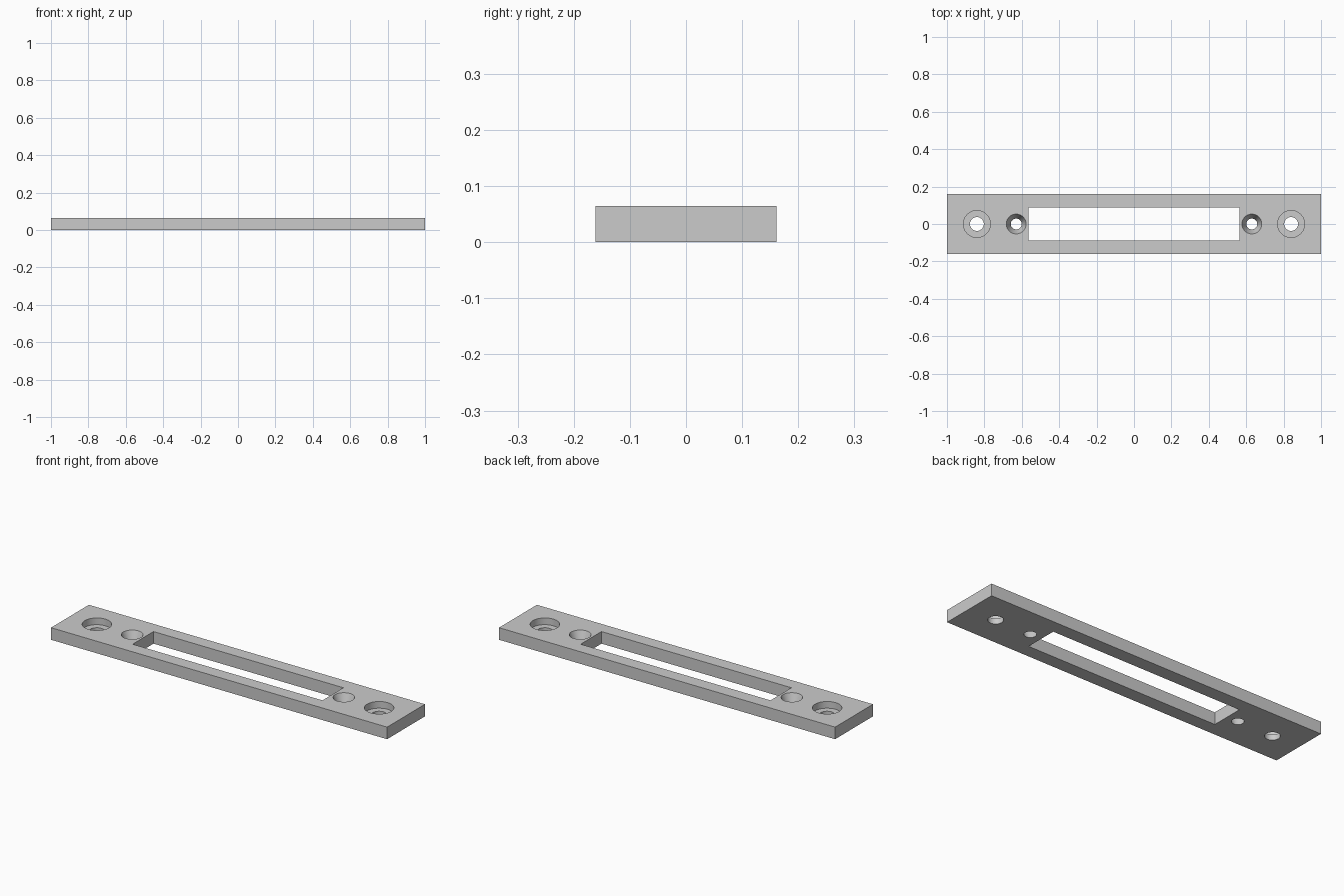
import bpy
import bmesh
from math import radians, cos, sin, tau
from mathutils import Matrix

LENGTH, WIDTH, HEIGHT = 2.0, 0.322, 0.065
SLOT_LENGTH, SLOT_WIDTH = 1.13, 0.178
SEGMENTS = 48

cube = bpy.data.objects.get("Cube")
if cube:
    bpy.data.objects.remove(cube, do_unlink=True)

grey = bpy.data.materials.new("plain_grey")
grey.use_nodes = True
colour = (0.6, 0.6, 0.6, 1)
grey.diffuse_color = colour
grey.node_tree.nodes["Principled BSDF"].inputs["Base Color"].default_value = colour


def add_box(bm, size, z):
    matrix = Matrix.Translation((0, 0, z)) @ Matrix.Diagonal((*size, 1))
    bmesh.ops.create_cube(bm, size=1, matrix=matrix)


def add_lathe(bm, x, profile):
    """Closed solid of revolution about a vertical axis at x, from (radius, z) pairs."""
    rings = [[bm.verts.new((x + r * cos(tau * i / SEGMENTS), r * sin(tau * i / SEGMENTS), z))
              for i in range(SEGMENTS)] for r, z in profile]
    for low, high in zip(rings, rings[1:]):
        for i in range(SEGMENTS):
            j = (i + 1) % SEGMENTS
            bm.faces.new((low[i], low[j], high[j], high[i]))
    bm.faces.new(rings[0][::-1])
    bm.faces.new(rings[-1])


def make_object(name, bm):
    bmesh.ops.recalc_face_normals(bm, faces=bm.faces)
    mesh = bpy.data.meshes.new(name)
    bm.to_mesh(mesh)
    bm.free()
    mesh.materials.append(grey)
    obj = bpy.data.objects.new(name, mesh)
    bpy.context.collection.objects.link(obj)
    return obj


# Flat rectangular plate
bm = bmesh.new()
add_box(bm, (LENGTH, WIDTH, HEIGHT), HEIGHT / 2)
plate = make_object("mounting_plate", bm)

# Cutter: long slot, plus a counterbored and a tapered screw hole at each end
bm = bmesh.new()
add_box(bm, (SLOT_LENGTH, SLOT_WIDTH, HEIGHT * 3), HEIGHT / 2)
over = 0.02
floor = 0.029
small, large = 0.029, 0.053
slope = (large - small) / HEIGHT
for side in (-1, 1):
    add_lathe(bm, side * 0.84, [(0.037, -over), (0.037, floor),
                                (0.072, floor), (0.072, HEIGHT + over)])
    add_lathe(bm, side * 0.63, [(small - slope * over, -over),
                                (large + slope * over, HEIGHT + over)])
cutter = make_object("hole_cutter", bm)
cutter.hide_render = True

# Cut the openings and drop the helper
cut = plate.modifiers.new("openings", "BOOLEAN")
cut.operation = "DIFFERENCE"
cut.solver = "EXACT"
cut.object = cutter
bpy.ops.object.select_all(action="DESELECT")
plate.select_set(True)
bpy.context.view_layer.objects.active = plate
bpy.ops.object.modifier_apply(modifier=cut.name)
bpy.data.objects.remove(cutter, do_unlink=True)

# Smooth hole walls, crisp edges
bpy.ops.object.shade_smooth_by_angle(angle=radians(30))
